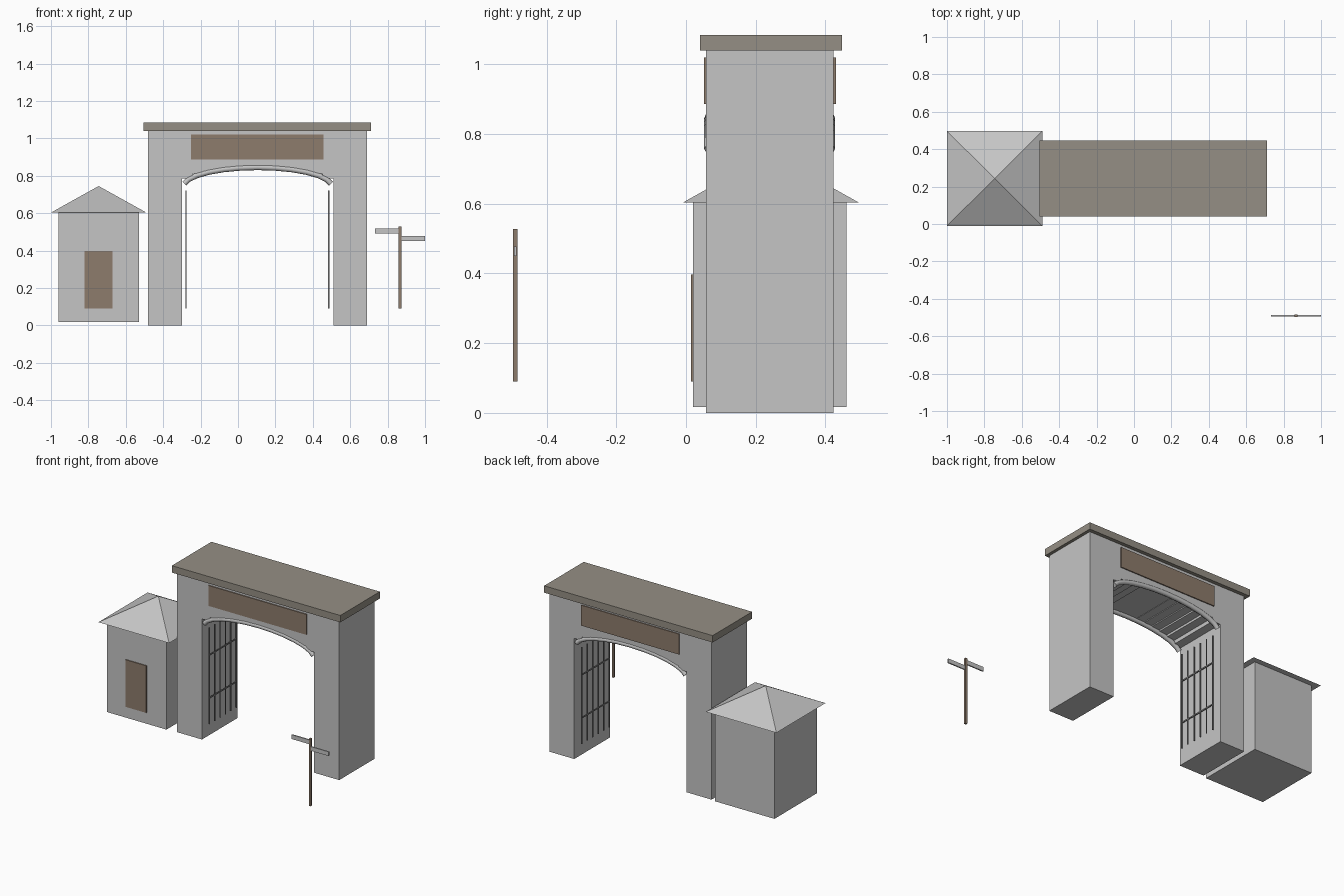
import bpy, bmesh, math

if "Cube" in bpy.data.objects:
    bpy.data.objects.remove(bpy.data.objects["Cube"])

def mat(name, rgb):
    m = bpy.data.materials.new(name)
    m.diffuse_color = (*rgb, 1)
    m.use_nodes = True
    m.node_tree.nodes["Principled BSDF"].inputs["Base Color"].default_value = m.diffuse_color
    return m

STONE = mat("light_grey", (0.56, 0.56, 0.56))
SLAB = mat("taupe_slab", (0.30, 0.275, 0.232))
WOOD = mat("brown_wood", (0.27, 0.20, 0.15))
IRON = mat("dark_iron", (0.25, 0.25, 0.25))

def finish(bm, name, m):
    bmesh.ops.recalc_face_normals(bm, faces=bm.faces)
    me = bpy.data.meshes.new(name)
    bm.to_mesh(me)
    bm.free()
    me.materials.append(m)
    ob = bpy.data.objects.new(name, me)
    bpy.context.collection.objects.link(ob)
    return ob

def add_box(bm, x0, x1, y0, y1, z0, z1):
    vs = bmesh.ops.create_cube(bm, size=1)["verts"]
    for v in vs:
        v.co = (x1 if v.co.x > 0 else x0, y1 if v.co.y > 0 else y0, z1 if v.co.z > 0 else z0)

def box(name, m, *dims):
    bm = bmesh.new()
    add_box(bm, *dims)
    return finish(bm, name, m)

# Gate body: one profile with a stepped arch underside, extruded through the depth
CX, RX, Y0, Y1 = 0.105, 0.405, 0.057, 0.423
arch_z = lambda x: 0.745 + 0.10 * math.sqrt(max(0, 1 - ((x - CX) / RX) ** 2))
profile = [(-0.48, 0), (-0.48, 1.04), (0.69, 1.04), (0.69, 0), (0.51, 0)]
N = 14
for i in range(N):
    xa, xb = 0.51 - 2 * RX * i / N, 0.51 - 2 * RX * (i + 1) / N
    z = arch_z((xa + xb) / 2) + 0.004
    profile += [(xa, z), (xb, z)]
profile.append((-0.30, 0))
bm = bmesh.new()
face = bm.faces.new([bm.verts.new((x, Y0, z)) for x, z in profile])
ext = bmesh.ops.extrude_face_region(bm, geom=[face])["geom"]
bmesh.ops.translate(bm, vec=(0, Y1 - Y0, 0), verts=[g for g in ext if isinstance(g, bmesh.types.BMVert)])
bmesh.ops.dissolve_degenerate(bm, dist=1e-5, edges=bm.edges)
finish(bm, "gate_body", STONE)

# Roof slab and sign boards
box("gate_roof_slab", SLAB, -0.505, 0.71, 0.04, 0.447, 1.04, 1.085)
box("front_sign", WOOD, -0.25, 0.457, 0.051, Y0, 0.887, 1.02)
box("back_sign", WOOD, -0.25, 0.457, Y1, 0.430, 0.887, 1.02)

# Round arch trim on both faces
for name, y in (("front_arch_trim", 0.067), ("back_arch_trim", 0.413)):
    cu = bpy.data.curves.new(name, 'CURVE')
    cu.dimensions = '3D'
    cu.bevel_depth = 0.015
    cu.bevel_resolution = 2
    cu.use_fill_caps = True
    sp = cu.splines.new('POLY')
    sp.points.add(12)
    for i, p in enumerate(sp.points):
        a = math.pi * (0.04 + 0.92 * i / 12)
        p.co = (CX - 0.395 * math.cos(a), y, 0.745 + 0.10 * math.sin(a), 1)
    cu.materials.append(STONE)
    bpy.context.collection.objects.link(bpy.data.objects.new(name, cu))

# Open gate leaves: vertical bars and two rails
for name, x in (("left_gate_leaf", -0.278), ("right_gate_leaf", 0.485)):
    bm = bmesh.new()
    for i in range(6):
        y = 0.10 + 0.28 * i / 5
        add_box(bm, x - 0.003, x + 0.003, y - 0.003, y + 0.003, 0.09, 0.72)
    for z in (0.26, 0.54):
        add_box(bm, x - 0.003, x + 0.003, 0.097, 0.383, z - 0.004, z + 0.004)
    finish(bm, name, IRON)

# Guard booth with pyramid roof and door
box("booth_walls", STONE, -0.96, -0.53, 0.02, 0.46, 0.017, 0.605)
box("booth_door", WOOD, -0.82, -0.672, 0.014, 0.02, 0.09, 0.397)
bm = bmesh.new()
base = [bm.verts.new((x, y, 0.603)) for x, y in ((-1, -0.01), (-0.49, -0.01), (-0.49, 0.497), (-1, 0.497))]
tip = bm.verts.new((-0.745, 0.243, 0.745))
bm.faces.new(base)
for i in range(4):
    bm.faces.new((base[i], base[(i + 1) % 4], tip))
finish(bm, "booth_roof", STONE)

# Signpost with two arms
box("signpost_pole", WOOD, 0.859, 0.873, -0.497, -0.483, 0.09, 0.528)
box("signpost_left_arm", STONE, 0.733, 0.862, -0.494, -0.486, 0.49, 0.518)
box("signpost_right_arm", STONE, 0.87, 1.0, -0.494, -0.486, 0.45, 0.477)
